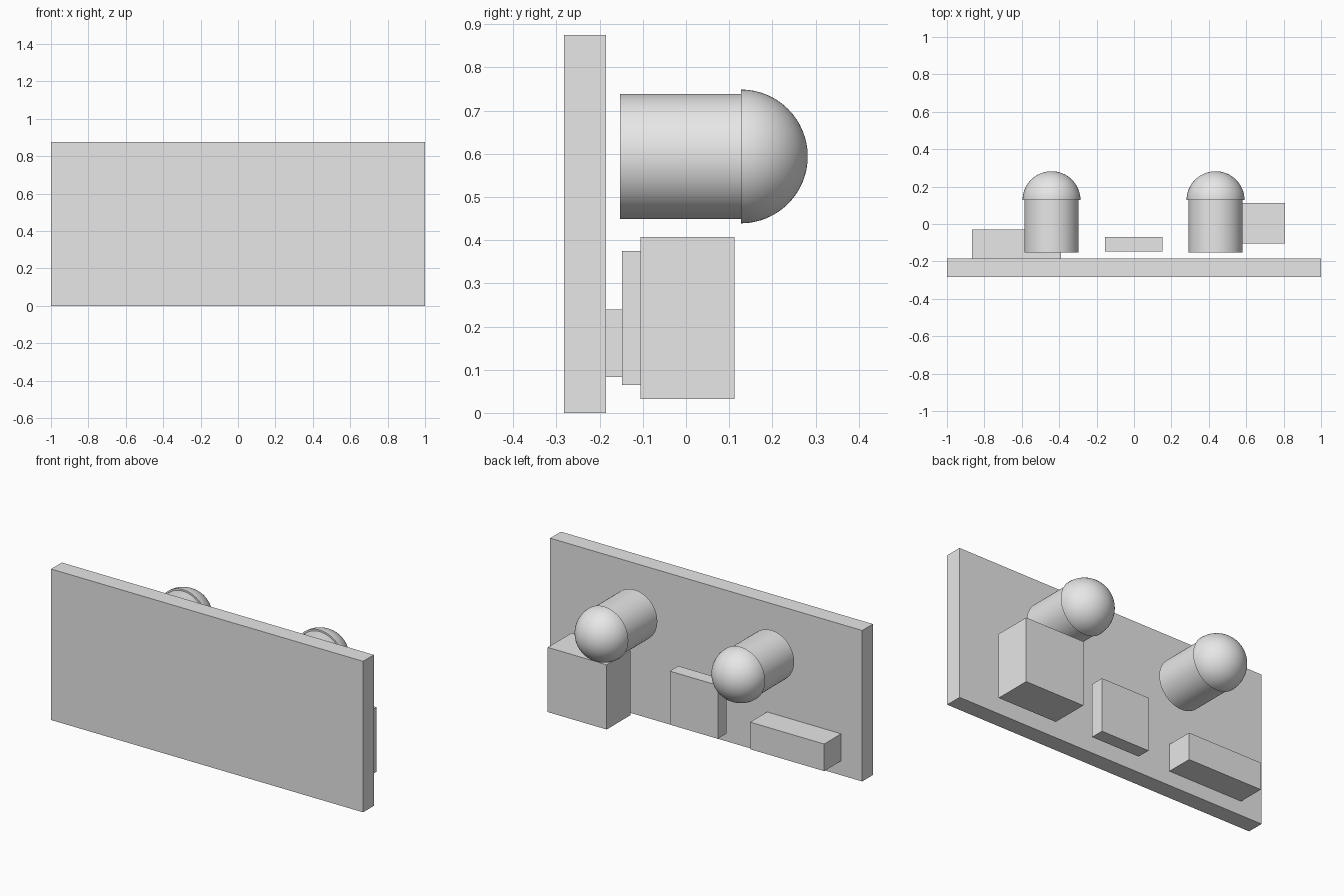
import bpy
import bmesh
import math
from mathutils import Matrix, Vector

cube = bpy.data.objects.get("Cube")
if cube:
    bpy.data.objects.remove(cube, do_unlink=True)

# One plain grey for everything
grey = bpy.data.materials.new("plain_grey")
grey.use_nodes = True
grey.diffuse_color = (0.8, 0.8, 0.8, 1)
grey.node_tree.nodes["Principled BSDF"].inputs["Base Color"].default_value = (0.8, 0.8, 0.8, 1)


def finish(name, bm, smooth=False):
    bmesh.ops.recalc_face_normals(bm, faces=bm.faces[:])
    mesh = bpy.data.meshes.new(name)
    bm.to_mesh(mesh)
    bm.free()
    mesh.materials.append(grey)
    obj = bpy.data.objects.new(name, mesh)
    bpy.context.collection.objects.link(obj)
    if smooth:
        bpy.ops.object.select_all(action='DESELECT')
        obj.select_set(True)
        bpy.context.view_layer.objects.active = obj
        bpy.ops.object.shade_smooth_by_angle(angle=math.radians(30))
    return obj


def block(name, low, high):
    low, high = Vector(low), Vector(high)
    bm = bmesh.new()
    bmesh.ops.create_cube(bm, size=1)
    bmesh.ops.scale(bm, vec=high - low, verts=bm.verts)
    bmesh.ops.translate(bm, vec=(low + high) / 2, verts=bm.verts)
    return finish(name, bm)


def along_y(x, y, z):
    # Turns a z-axis shape so that its axis points to the back
    return Matrix.Translation((x, y, z)) @ Matrix.Rotation(-math.pi / 2, 4, 'X')


def capsule(side, x, z=0.594, front=-0.153, joint=0.127):
    # Round body
    bm = bmesh.new()
    bmesh.ops.create_cone(bm, cap_ends=True, segments=64, radius1=0.145, radius2=0.145,
                          depth=joint - front, matrix=along_y(x, (front + joint) / 2, z))
    finish(side + "_cylinder", bm, True)
    # Slightly wider half-sphere on the back end
    bm = bmesh.new()
    bmesh.ops.create_uvsphere(bm, u_segments=64, v_segments=32, radius=0.155,
                              matrix=along_y(x, joint, z))
    bmesh.ops.bisect_plane(bm, geom=bm.verts[:] + bm.edges[:] + bm.faces[:], dist=1e-5,
                           plane_co=(x, joint, z), plane_no=(0, -1, 0), clear_outer=True)
    bmesh.ops.holes_fill(bm, edges=[e for e in bm.edges if e.is_boundary], sides=0)
    finish(side + "_dome", bm, True)


# Upright panel
block("panel", (-1, -0.283, 0), (1, -0.185, 0.875))

# Blocks behind the panel
block("large_block", (0.43, -0.105, 0.032), (0.808, 0.112, 0.407))
block("middle_block", (-0.155, -0.148, 0.065), (0.153, -0.07, 0.375))
block("low_block", (-0.865, -0.185, 0.083), (-0.39, -0.03, 0.24))

# Domed cylinders behind the panel
capsule("left", 0.436)
capsule("right", -0.441)
